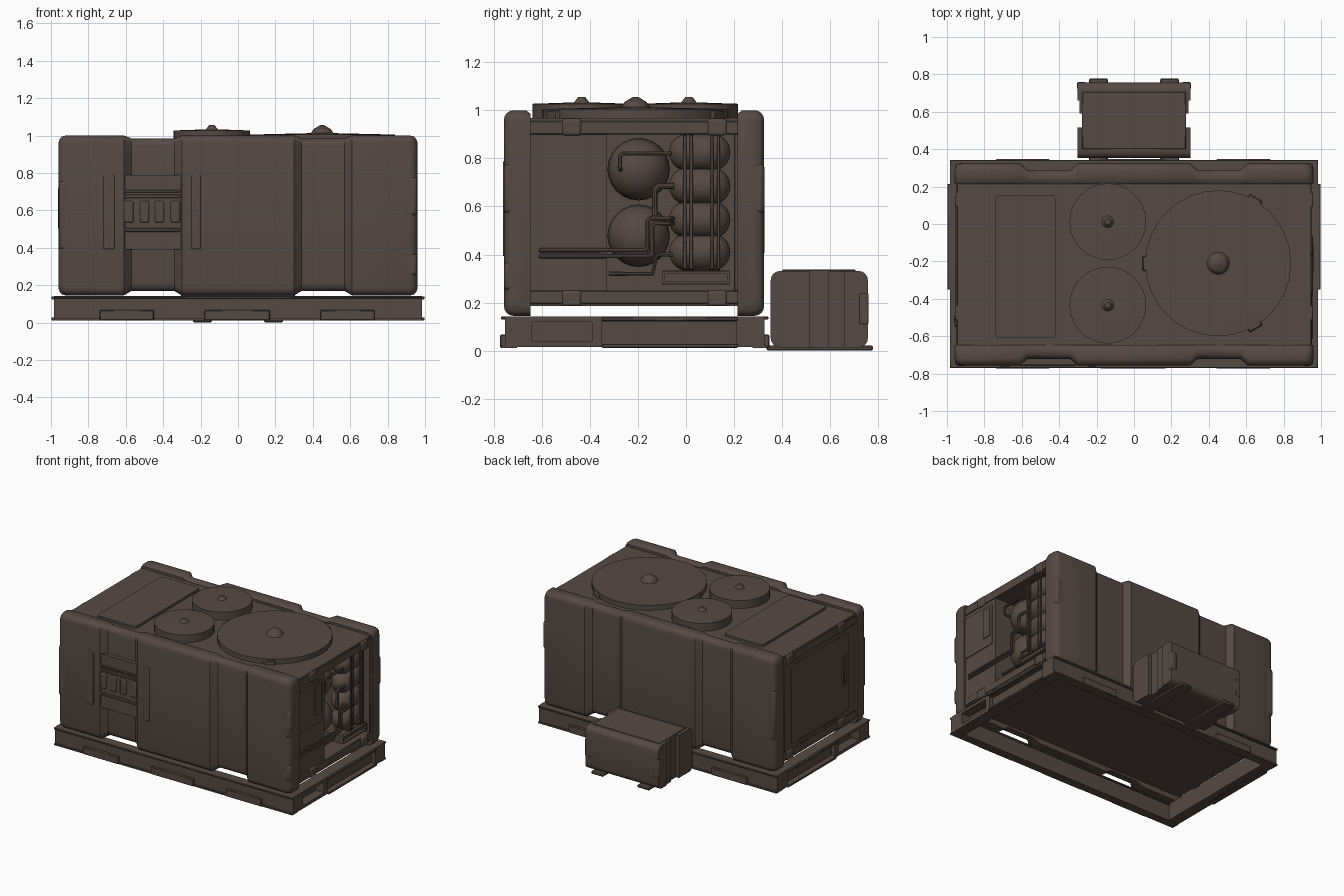
import bpy, bmesh, math
from mathutils import Matrix

if "Cube" in bpy.data.objects:
    bpy.data.objects.remove(bpy.data.objects["Cube"])

mat = bpy.data.materials.new("dark brown paint")
mat.diffuse_color = (0.092, 0.067, 0.057, 1)
mat.use_nodes = True
mat.node_tree.nodes["Principled BSDF"].inputs["Base Color"].default_value = mat.diffuse_color
YC = -0.216                      # middle of the housing in y


def smooth(ob):
    bpy.ops.object.select_all(action='DESELECT')
    ob.select_set(True)
    bpy.context.view_layer.objects.active = ob
    bpy.ops.object.shade_smooth_by_angle(angle=math.radians(40))


def finish(name, bm, bevel=0, seg=3):
    bmesh.ops.recalc_face_normals(bm, faces=bm.faces)
    me = bpy.data.meshes.new(name)
    bm.to_mesh(me)
    bm.free()
    ob = bpy.data.objects.new(name, me)
    bpy.context.collection.objects.link(ob)
    me.materials.append(mat)
    if bevel:
        m = ob.modifiers.new("Bevel", 'BEVEL')
        m.width, m.segments, m.limit_method = bevel, seg, 'ANGLE'
    smooth(ob)
    return ob


def box(name, x0, x1, y0, y1, z0, z1, bevel=0, seg=3, along=None):
    """Box; with 'along' only the edges parallel to that axis are rounded."""
    bm = bmesh.new()
    bmesh.ops.create_cube(bm, size=1)
    for v in bm.verts:
        v.co = ((x0 + x1) / 2 + v.co.x * (x1 - x0), (y0 + y1) / 2 + v.co.y * (y1 - y0),
                (z0 + z1) / 2 + v.co.z * (z1 - z0))
    if along is not None:
        es = [e for e in bm.edges if abs(e.verts[0].co[along] - e.verts[1].co[along]) > 1e-5]
        bmesh.ops.bevel(bm, geom=es, offset=bevel, segments=seg, profile=0.5, affect='EDGES')
        bevel = 0
    return finish(name, bm, bevel, seg)


def disc(name, x, y, z0, z1, r, r2=None, seg=32):
    bm = bmesh.new()
    bmesh.ops.create_cone(bm, cap_ends=True, segments=seg, radius1=r, radius2=r if r2 is None else r2,
                          depth=z1 - z0, matrix=Matrix.Translation((x, y, (z0 + z1) / 2)))
    return finish(name, bm)


def capsule(name, centre, r, length, axis):
    bm = bmesh.new()
    bmesh.ops.create_uvsphere(bm, u_segments=24, v_segments=12, radius=r)
    for v in bm.verts:
        if abs(v.co.z) > 1e-5:
            v.co.z += math.copysign(length / 2 - r, v.co.z)
    rot = Matrix.Rotation(math.pi / 2, 4, 'X' if axis == 'y' else 'Y')
    bmesh.ops.transform(bm, matrix=Matrix.Translation(centre) @ rot, verts=bm.verts)
    return finish(name, bm)


def pipe(name, pts, r):
    cu = bpy.data.curves.new(name, 'CURVE')
    cu.dimensions, cu.bevel_depth, cu.bevel_resolution, cu.use_fill_caps = '3D', r, 2, True
    sp = cu.splines.new('POLY')
    sp.points.add(len(pts) - 1)
    for p, c in zip(sp.points, pts):
        p.co = (*c, 1)
    cu.materials.append(mat)
    ob = bpy.data.objects.new(name, cu)
    bpy.context.collection.objects.link(ob)
    bpy.ops.object.select_all(action='DESELECT')
    ob.select_set(True)
    bpy.context.view_layer.objects.active = ob
    bpy.ops.object.convert(target='MESH')
    smooth(bpy.context.view_layer.objects.active)


def cut(target, cutter):
    m = target.modifiers.new("Cut", 'BOOLEAN')
    m.operation, m.object, m.solver = 'DIFFERENCE', cutter, 'EXACT'
    bpy.context.view_layer.objects.active = target
    bpy.ops.object.modifier_apply(modifier=m.name)
    bpy.data.objects.remove(cutter)
    smooth(target)


# Long side shells: rounded section lofted along x, waisted at two channels
def side_shell(name, s):
    half = [(0.96, .04, 0), (0.953, .018, 0), (0.942, .006, 0), (0.92, 0, 0), (0.61, 0, 0),
            (0.57, .035, 1), (0.34, .035, 1), (0.30, 0, 0)]
    stations = [(-x, e, n) for x, e, n in half] + half[::-1]
    bm, rings, r = bmesh.new(), [], 0.04
    for x, e, n in stations:
        yo = 0.541 - e
        zt = 1.0 - (0.015 if n else e)
        zb = 0.145 + (0.024 if n else e)
        sec = [(0.43, zb)]
        sec += [(yo - r + r * math.sin(a), zb + r - r * math.cos(a)) for a in [i * math.pi / 8 for i in range(5)]]
        sec += [(yo - r + r * math.cos(a), zt - r + r * math.sin(a)) for a in [i * math.pi / 8 for i in range(5)]]
        sec += [(0.45, zt), (0.43, zt - 0.015)]
        rings.append([bm.verts.new((x, YC + s * y, z)) for y, z in sec])
    for a, b in zip(rings, rings[1:]):
        for i in range(len(a)):
            j = (i + 1) % len(a)
            bm.faces.new((a[i], a[j], b[j], b[i]))
    bm.faces.new(rings[0])
    bm.faces.new(rings[-1])
    return finish(name, bm)


side_shell("front_shell", -1)
side_shell("back_shell", 1)

# Front control panel, set across the left channel
box("panel_frame", -0.76, -0.16, -0.748, -0.70, 0.39, 0.79, 0.025, 3, along=1)
box("panel_plate", -0.62, -0.29, -0.752, -0.70, 0.39, 0.79)
for x0, x1 in ((-0.72, -0.66), (-0.25, -0.20)):
    box("panel_side_bar", x0, x1, -0.762, -0.70, 0.392, 0.788, 0.006, 2)
for z0, z1 in ((0.665, 0.685), (0.695, 0.71), (0.485, 0.505)):
    box("panel_rail", -0.61, -0.31, -0.76, -0.71, z0, z1, 0.004, 1)
for x in (-0.585, -0.50, -0.42, -0.335):
    box("panel_button", x - 0.025, x + 0.025, -0.76, -0.71, 0.535, 0.65, 0.008, 2)

# Core of the housing with open bay on the right end
core = box("core", -0.945, 0.945, -0.70, 0.26, 0.185, 0.968)
cut(core, box("bay_cutter", 0.55, 1.1, -0.33, 0.2, 0.25, 0.9))

# Corner guards on the vertical edges
for sx, sy, z0, z1 in ((1, -1, .57, .78), (1, 1, .57, .78), (-1, -1, .39, .76), (-1, 1, .39, .76),
                       (1, -1, .25, .37)):
    xs, ys = sorted((sx * 0.885, sx * 0.958)), sorted((YC + sy * 0.49, YC + sy * 0.542))
    box("corner_guard", *xs, *ys, z0, z1, 0.018, 2)

# Roof hatch, fans and hubs
box("roof_hatch", -0.74, -0.42, -0.61, 0.155, 0.95, 0.985, 0.02, 3, along=2)
disc("large_fan", 0.45, -0.21, 0.955, 1.005, 0.39)
disc("large_fan_top", 0.45, -0.21, 1.005, 1.013, 0.39, 0.05)
disc("large_fan_hub", 0.45, -0.21, 1.005, 1.035, 0.065, 0.045, 20)
disc("large_fan_cap", 0.45, -0.21, 1.035, 1.055, 0.045, 0.012, 20)
for y in (0.012, -0.434):
    disc("small_fan", -0.14, y, 0.95, 1.027, 0.205)
    disc("small_fan_top", -0.14, y, 1.027, 1.033, 0.205, 0.03)
    disc("small_fan_hub", -0.14, y, 1.03, 1.055, 0.034, 0.015, 16)
for a in (60, 180, 300):
    t = box("fan_bracket", 0.375, 0.405, -0.04, 0.04, 0.955, 1.0, 0.006, 1)
    t.matrix_world = Matrix.Translation((0.45, -0.21, 0)) @ Matrix.Rotation(math.radians(a), 4, 'Z')

# End rails and hinge blocks, both ends
for s in (-1, 1):
    def end(name, xa, xb, *r):
        return box(name, *sorted((s * xa, s * xb)), *r)
    end("end_top_rail", 0.90, 0.95, -0.65, 0.22, 0.90, 0.955, 0.004, 1)
    end("end_bottom_rail", 0.90, 0.95, -0.65, 0.22, 0.195, 0.25, 0.004, 1)
    for y in (-0.475, 0.13):
        for z0, z1 in ((0.895, 0.965), (0.185, 0.25)):
            end("end_hinge", 0.90, 0.958, y - 0.04, y + 0.04, z0, z1, 0.01, 2)

# Left end door
box("left_frame", -0.95, -0.90, -0.63, 0.20, 0.25, 0.90, 0.004, 1)
box("left_door", -0.956, -0.92, -0.55, 0.12, 0.29, 0.87, 0.02, 3, 0)
box("left_latch", -0.963, -0.93, -0.53, -0.49, 0.50, 0.72, 0.004, 1)
box("left_sill", -0.958, -0.92, -0.42, 0.02, 0.255, 0.28, 0.004, 1)

# Right end door and bay frame
box("right_door", 0.90, 0.951, -0.66, -0.362, 0.56, 0.87, 0.02, 3, 0)
box("right_door_handle", 0.92, 0.957, -0.45, -0.382, 0.63, 0.85)
box("bay_post", 0.90, 0.95, 0.2, 0.225, 0.25, 0.9, 0.004, 1)
for z0, z1 in ((0.278, 0.288), (0.32, 0.33)):
    box("bay_vent_rim", 0.86, 0.94, -0.10, 0.18, z0, z1)
for y in (-0.10, 0.17):
    box("bay_vent_side", 0.86, 0.94, y, y + 0.01, 0.278, 0.33)
box("bay_vent_back", 0.80, 0.92, -0.10, 0.18, 0.275, 0.333)

# Tanks in the bay
for z in (0.825, 0.685, 0.545, 0.41):
    capsule("small_tank", (0.855, 0.057, z), 0.078, 0.255, 'y')
for z in (0.755, 0.478):
    capsule("large_tank", (0.70, -0.197, z), 0.13, 0.38, 'x')
for y in (-0.005, 0.022, 0.108, 0.135):
    pipe("tank_strap", [(0.87, y, 0.33), (0.937, y, 0.345), (0.937, y, 0.89), (0.87, y, 0.9)], 0.007)

# Pipework
X = 0.95
for i, (z, y, zt) in enumerate(((0.39, -0.14, 0.53), (0.415, -0.16, 0.55))):
    pipe("supply_pipe", [(0.91, -0.61, z), (X, -0.605, z + .003), (X, y - .01, z + .003), (X, y, z + .013),
                         (X, y, zt - .01), (X, y + .01, zt), (X, -0.07, zt), (0.87, -0.04, zt)], 0.009)
pipe("upper_pipe", [(0.84, -0.27, 0.75), (0.91, -0.275, 0.76), (0.91, -0.275, 0.81), (0.91, -0.265, 0.82),
                    (0.91, -0.06, 0.82)], 0.009)
pipe("link_pipe", [(0.91, -0.13, 0.56), (0.91, -0.13, 0.67), (0.91, -0.115, 0.685), (0.91, -0.05, 0.685)], 0.012)
pipe("lower_pipe", [(0.89, -0.32, 0.32), (0.89, -0.14, 0.32), (0.89, -0.12, 0.40), (0.89, -0.05, 0.40)], 0.009)

# Base skid: open rectangular frame of channel beams
for s in (-1, 1):
    ys = lambda a, b: sorted((-0.2135 + s * a, -0.2135 + s * b))
    xs = lambda a, b: sorted((s * a, s * b))
    box("base_beam", -0.985, 0.985, *ys(0.49, 0.54), 0.015, 0.135)
    box("base_top_flange", -0.985, 0.985, *ys(0.48, 0.556), 0.13, 0.142, 0.003, 1)
    box("base_bottom_flange", -0.985, 0.985, *ys(0.49, 0.553), 0.012, 0.022)
    for x0, x1 in ((-0.74, -0.45), (-0.18, 0.17), (0.44, 0.73)):
        box("base_pad", x0, x1, *ys(0.53, 0.56), 0.012, 0.067, 0.004, 1)
    # End beam with a fork pocket and a recessed channel
    beam = box("end_beam", *xs(0.90, 0.985), -0.74, 0.315, 0.015, 0.142)
    cut(beam, box("pocket_cutter", *xs(0.915, 1.1), -0.64, -0.39, 0.038, 0.12))
    cut(beam, box("channel_cutter", *xs(0.955, 1.1), -0.35, 0.21, 0.028, 0.122))
    for z0, z1 in ((0.012, 0.028), (0.124, 0.14)):
        box("end_lip", *xs(0.95, 0.998), -0.35, 0.215, z0, z1, 0.003, 1)

# Separate box behind, with side grooves, guards and skids
rear = box("rear_box", -0.302, 0.302, 0.352, 0.757, 0.013, 0.332, 0.04, 4, 0)
for s in (-1, 1):
    xs = lambda a, b: sorted((s * a, s * b))
    cut(rear, box("groove_cutter", *xs(0.278, 0.4), 0.515, 0.592, -0.1, 0.5))
    cut(rear, box("step_cutter", *xs(0.292, 0.4), 0.59, 0.66, -0.1, 0.5))
    box("rear_box_guard", *xs(0.26, 0.304), 0.72, 0.759, 0.11, 0.24, 0.006, 2)
    box("rear_box_skid", *xs(0.14, 0.24), 0.335, 0.778, 0.0, 0.022, 0.006, 1)
box("rear_box_lid", -0.277, 0.277, 0.40, 0.705, 0.32, 0.337, 0.003, 1)
